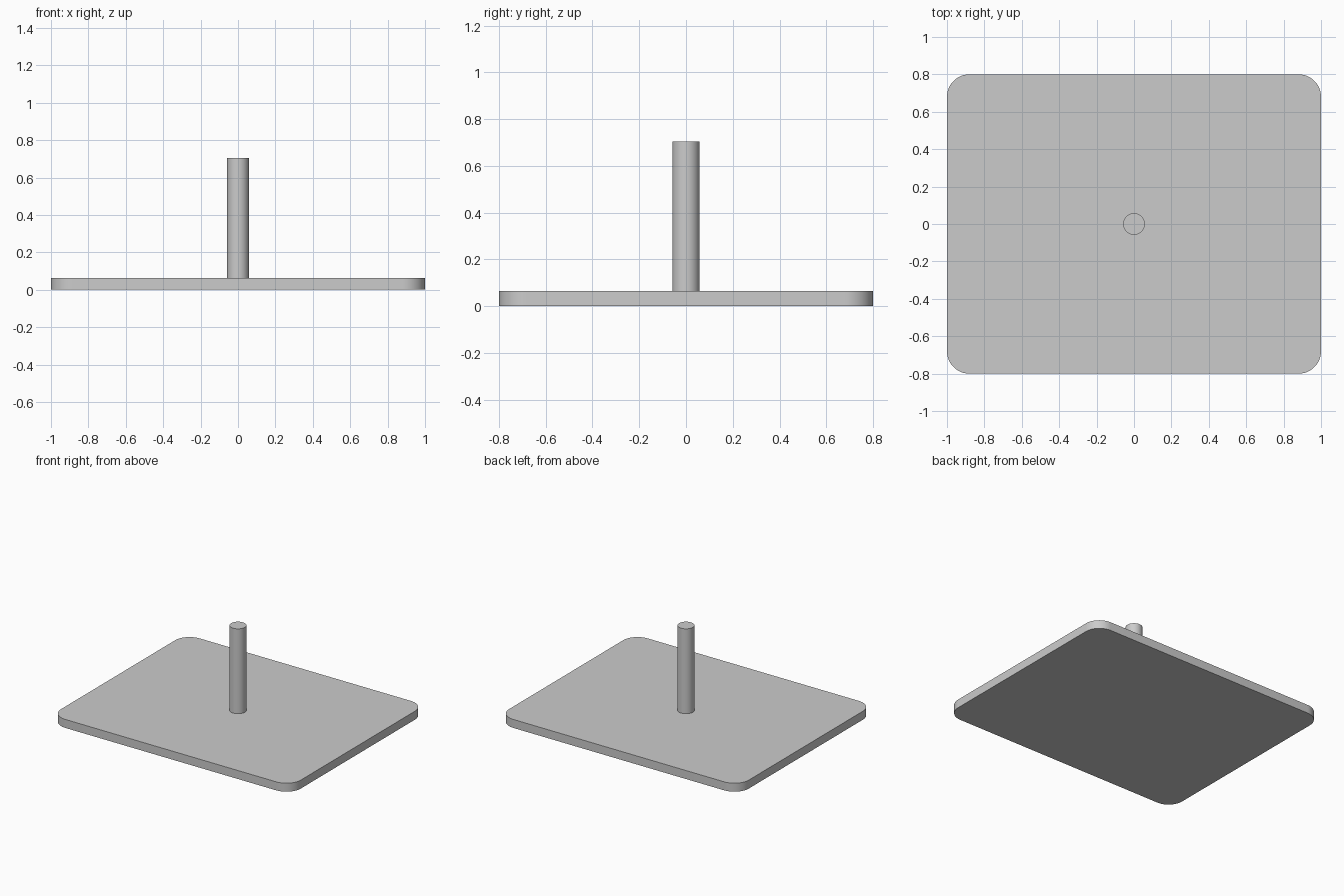
import bpy, bmesh
from math import radians, sin, cos, tau

if "Cube" in bpy.data.objects:
    bpy.data.objects.remove(bpy.data.objects["Cube"])

PLATE_T, TOP = 0.064, 0.704


def rounded_rect(hx, hy, r, steps=16):
    pts = []
    for i, (sx, sy) in enumerate([(1, 1), (-1, 1), (-1, -1), (1, -1)]):
        for k in range(steps + 1):
            a = tau / 4 * (i + k / steps)
            pts.append((sx * (hx - r) + r * cos(a), sy * (hy - r) + r * sin(a)))
    return pts


def circle(r, n=64):
    return [(r * cos(tau * k / n), r * sin(tau * k / n)) for k in range(n)]


def prism(name, outline, z0, z1):
    bm = bmesh.new()
    bottom = bm.faces.new([bm.verts.new((x, y, z0)) for x, y in outline])
    ext = bmesh.ops.extrude_face_region(bm, geom=[bottom], use_keep_orig=True)
    for v in ext["geom"]:
        if isinstance(v, bmesh.types.BMVert):
            v.co.z = z1
    bmesh.ops.recalc_face_normals(bm, faces=bm.faces)
    me = bpy.data.meshes.new(name)
    bm.to_mesh(me)
    bm.free()
    ob = bpy.data.objects.new(name, me)
    bpy.context.collection.objects.link(ob)
    bpy.ops.object.select_all(action='DESELECT')
    ob.select_set(True)
    bpy.context.view_layer.objects.active = ob
    bpy.ops.object.shade_smooth_by_angle(angle=radians(30))
    return ob


# Flat base plate with rounded corners
prism("base_plate", rounded_rect(1.0, 0.8, 0.12), 0, PLATE_T)
# Upright rod standing on the plate
prism("upright_rod", circle(0.058), PLATE_T, TOP)
